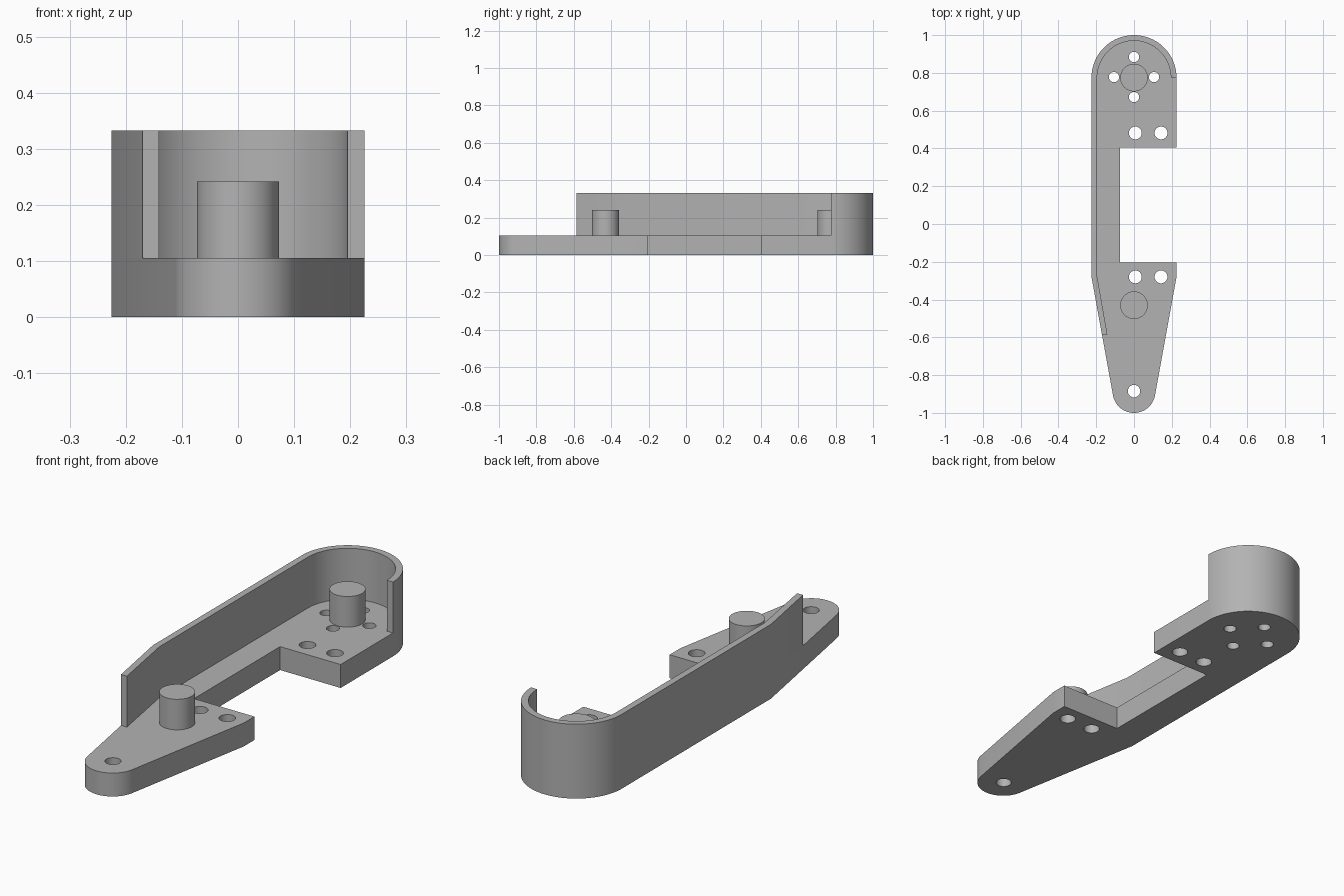
import bpy, bmesh
from math import cos, sin, radians

if "Cube" in bpy.data.objects:
    bpy.data.objects.remove(bpy.data.objects["Cube"], do_unlink=True)

BASE_TOP, PEG_TOP, WALL_TOP = 0.105, 0.242, 0.333
BACK, FRONT = (0, 0.775), (0, -0.887)   # centres of the rounded ends
R_BACK, R_FRONT, WALL = 0.225, 0.113, 0.03

grey = bpy.data.materials.new("plain grey")
grey.use_nodes = True
colour = (0.45, 0.45, 0.45, 1)
grey.diffuse_color = colour
grey.node_tree.nodes["Principled BSDF"].inputs["Base Color"].default_value = colour


def arc(centre, r, start, end, n=48):
    angles = [radians(start + (end - start) * i / n) for i in range(n + 1)]
    return [(centre[0] + r * cos(a), centre[1] + r * sin(a)) for a in angles]


def prism(name, outlines, z0, z1):
    """Extrude closed counter-clockwise outlines into one object."""
    bm = bmesh.new()
    for pts in outlines:
        face = bm.faces.new([bm.verts.new((x, y, z0)) for x, y in pts])
        top = bmesh.ops.extrude_face_region(bm, geom=[face], use_keep_orig=True)["geom"]
        bmesh.ops.translate(bm, vec=(0, 0, z1 - z0),
                            verts=[v for v in top if isinstance(v, bmesh.types.BMVert)])
    bmesh.ops.recalc_face_normals(bm, faces=bm.faces)
    mesh = bpy.data.meshes.new(name)
    bm.to_mesh(mesh)
    bm.free()
    mesh.materials.append(grey)
    obj = bpy.data.objects.new(name, mesh)
    bpy.context.collection.objects.link(obj)
    return obj


def activate(obj):
    bpy.ops.object.select_all(action='DESELECT')
    obj.select_set(True)
    bpy.context.view_layer.objects.active = obj


def circle(x, y, r):
    return arc((x, y), r, 0, 352.5, 47)


# Base plate: round back end, side notch, tapered front end
outline = (arc(BACK, R_BACK, 0, 180)
           + [(-R_BACK, -0.28)]
           + arc(FRONT, R_FRONT, 190.5, 349.5)
           + [(R_BACK, -0.28), (R_BACK, -0.205), (-0.075, -0.205),
              (-0.075, 0.405), (R_BACK, 0.405)])
base = prism("base_plate", [outline], 0, BASE_TOP)

# Screw holes through the plate
holes = [circle(0.106 * cos(radians(a)), BACK[1] + 0.003 + 0.106 * sin(radians(a)), 0.027)
         for a in (0, 90, 180, 270)]
holes += [circle(x, y, 0.034) for x in (0.007, 0.143) for y in (0.482, -0.28)]
holes.append(circle(0, -0.885, 0.033))
cutter = prism("hole_cutter", holes, -0.1, BASE_TOP + 0.1)
cutter.hide_render = True
cut = base.modifiers.new("holes", 'BOOLEAN')
cut.operation, cut.solver, cut.object = 'DIFFERENCE', 'EXACT', cutter
activate(base)
bpy.ops.object.modifier_apply(modifier=cut.name)
bpy.data.objects.remove(cutter, do_unlink=True)

# Guard wall: wraps the back end and runs down the right side
r_in = R_BACK - WALL
guard = (arc(BACK, R_BACK, 0, 180)
         + [(-R_BACK, -0.28), (-0.17, -0.585), (-0.141, -0.585), (-r_in, -0.278)]
         + arc(BACK, r_in, 180, 0))
wall = prism("guard_wall", [guard], BASE_TOP, WALL_TOP)

# Pivot pegs
pegs = [prism(name, [circle(0, y, 0.073)], BASE_TOP, PEG_TOP)
        for name, y in (("back_peg", BACK[1]), ("front_peg", -0.43))]

for obj in [base, wall] + pegs:
    activate(obj)
    bpy.ops.object.shade_smooth_by_angle(angle=radians(20))
